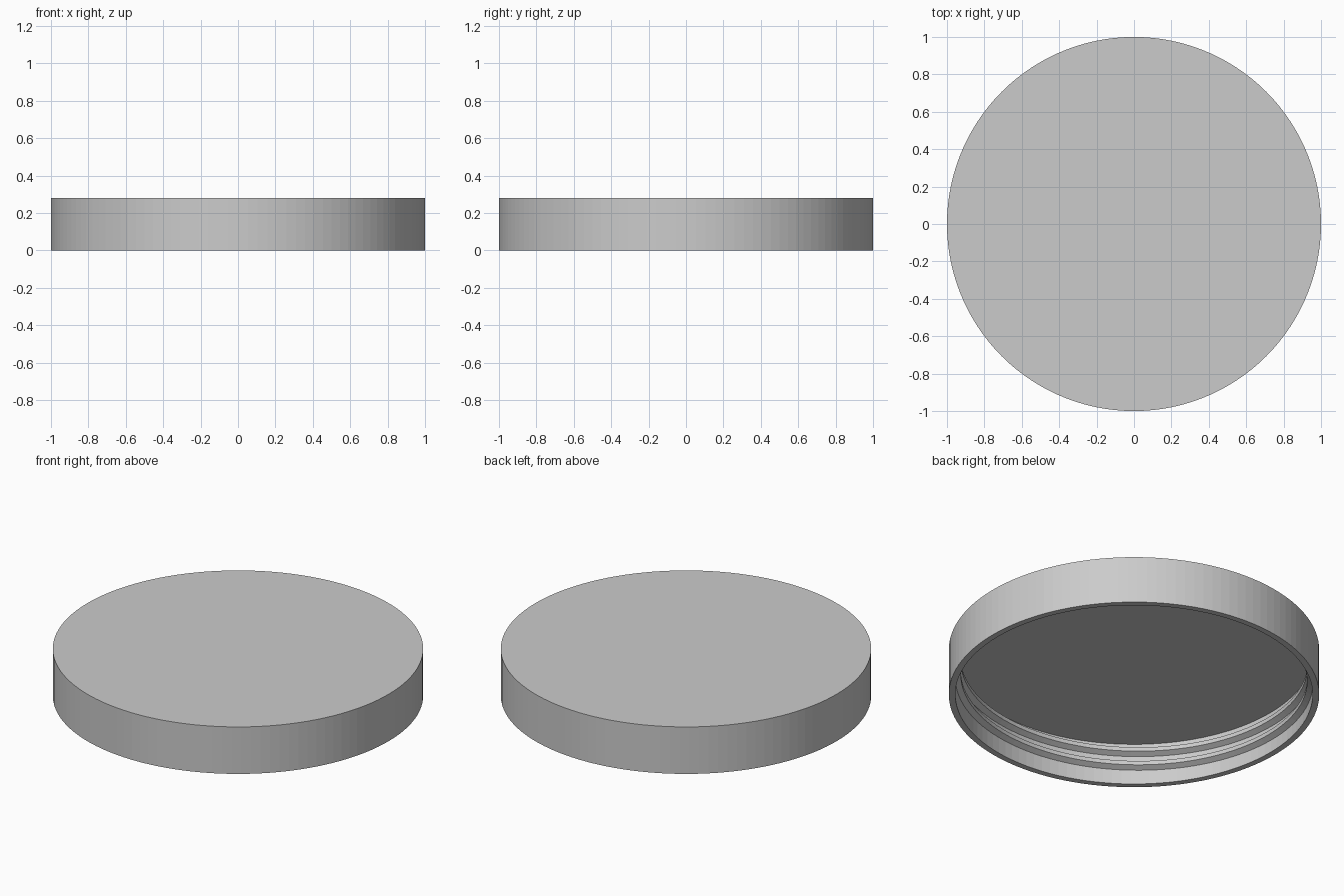
import bpy
import bmesh
import math

cube = bpy.data.objects.get("Cube")
if cube:
    bpy.data.objects.remove(cube, do_unlink=True)

SEGMENTS = 120
HEIGHT = 0.28
CEILING = 0.247
INNER = 0.965

grey = bpy.data.materials.new("light_grey")
grey.use_nodes = True
colour = (0.6, 0.6, 0.6, 1)
grey.diffuse_color = colour
grey.node_tree.nodes["Principled BSDF"].inputs["Base Color"].default_value = colour


def finish(bm, name):
    bmesh.ops.recalc_face_normals(bm, faces=bm.faces)
    mesh = bpy.data.meshes.new(name)
    bm.to_mesh(mesh)
    bm.free()
    mesh.materials.append(grey)
    obj = bpy.data.objects.new(name, mesh)
    bpy.context.collection.objects.link(obj)
    return obj


def polar(radius, angle, z):
    return (radius * math.cos(angle), radius * math.sin(angle), z)


# Lid shell: open cup profile, turned around the vertical axis
bm = bmesh.new()
profile = [(INNER, CEILING), (INNER, 0), (1, 0), (1, HEIGHT)]
rings = [[bm.verts.new(polar(r, math.tau * i / SEGMENTS, z)) for i in range(SEGMENTS)]
         for r, z in profile]
for lower, upper in zip(rings, rings[1:]):
    for i in range(SEGMENTS):
        j = (i + 1) % SEGMENTS
        bm.faces.new((lower[i], lower[j], upper[j], upper[i]))
bm.faces.new(rings[0])
bm.faces.new(rings[-1])
finish(bm, "lid_shell")

# Screw thread: trapezoid ridge swept along a helix, fading out at both ends
PITCH = 0.085
TURNS = 2
START = 0.06
section = [(0, -0.03), (1, -0.012), (1, 0.012), (0, 0.03)]
steps = SEGMENTS * TURNS
bm = bmesh.new()
previous = None
for i in range(steps + 1):
    angle = math.tau * i / SEGMENTS
    fade = max(0.05, min(1, i / 10, (steps - i) / 10))
    centre = START + PITCH * i / SEGMENTS
    loop = [bm.verts.new(polar(INNER + 0.002 - 0.032 * fade * depth, angle,
                               centre + dz * fade))
            for depth, dz in section]
    if previous:
        for k in range(len(section)):
            n = (k + 1) % len(section)
            bm.faces.new((previous[k], previous[n], loop[n], loop[k]))
    else:
        bm.faces.new(loop)
    previous = loop
bm.faces.new(previous)
finish(bm, "screw_thread")
